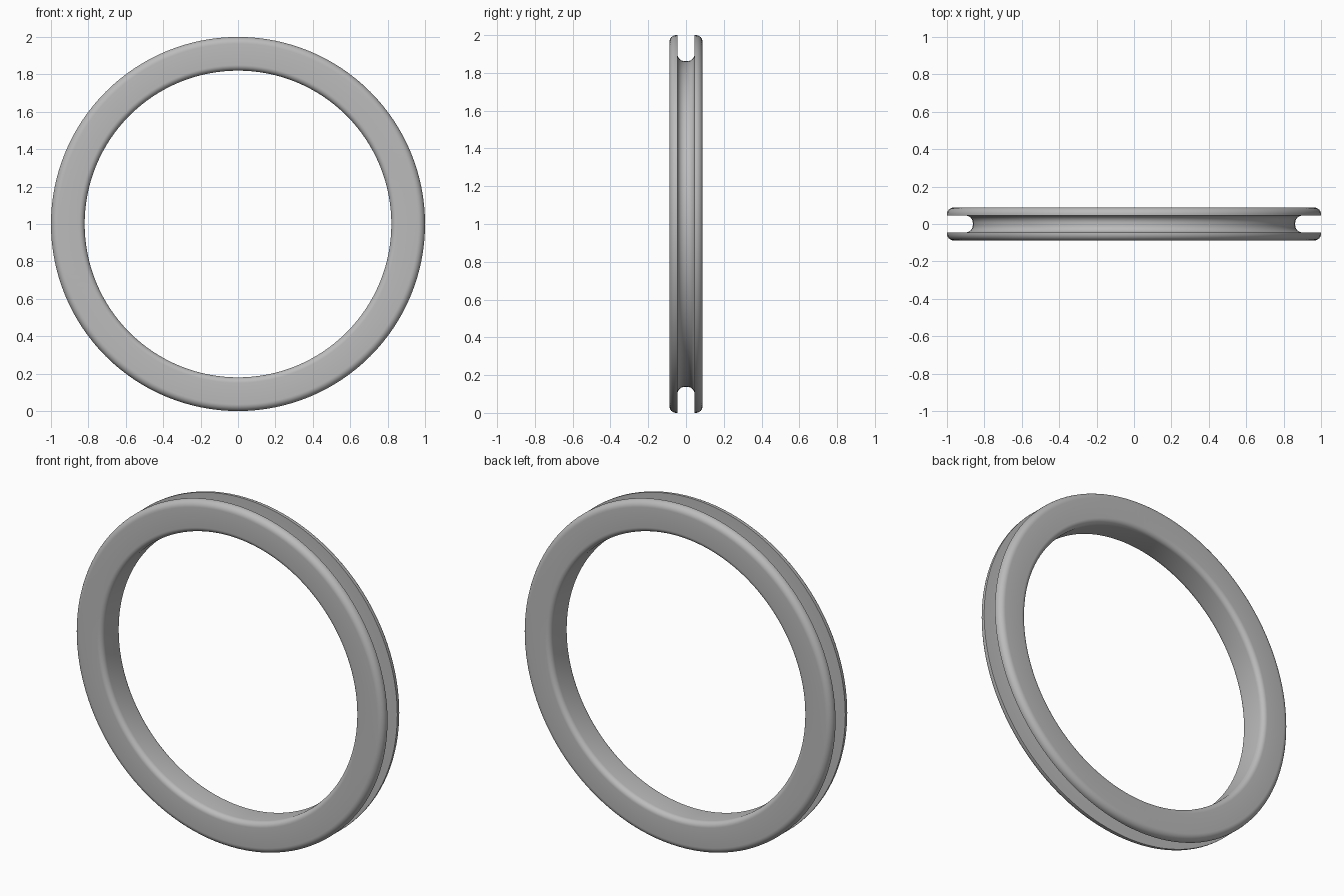
import bpy, bmesh
from math import sin, cos, pi, radians
from mathutils import Matrix, Vector

cube = bpy.data.objects.get("Cube")
if cube:
    bpy.data.objects.remove(cube)

OUTER, BORE, HALF_WIDTH = 1.0, 0.82, 0.088
GROOVE_FLOOR, GROOVE_HALF = 0.862, 0.045
SEGMENTS = 128

grey = bpy.data.materials.new("plain grey")
grey.use_nodes = True
colour = (0.5, 0.5, 0.5, 1)
grey.diffuse_color = colour
grey.node_tree.nodes["Principled BSDF"].inputs["Base Color"].default_value = colour


def arc(r, y, radius, start, end, steps=8):
    """Rounded corner of the section, as (radius, y) points."""
    angles = [radians(start + (end - start) * i / steps) for i in range(steps + 1)]
    return [(r + radius * cos(a), y + radius * sin(a)) for a in angles]


# Half section: groove floor, sharp groove lip, rounded rim, rounded bore
fillet, rim, bore = 0.038, 0.036, 0.03
half = arc(GROOVE_FLOOR + fillet, GROOVE_HALF - fillet, fillet, 180, 90)
half.append((OUTER, GROOVE_HALF))
half += arc(OUTER - rim, HALF_WIDTH - rim, rim, 0, 90)
half += arc(BORE + bore, HALF_WIDTH - bore, bore, 90, 180)
section = half + [(r, -y) for r, y in reversed(half)]

# Sweep the closed section around the y axis
bm = bmesh.new()
rings = []
for i in range(SEGMENTS):
    turn = Matrix.Rotation(2 * pi * i / SEGMENTS, 3, 'Y')
    rings.append([bm.verts.new(turn @ Vector((r, y, 0))) for r, y in section])
for i, ring in enumerate(rings):
    after = rings[(i + 1) % SEGMENTS]
    for j in range(len(section)):
        k = (j + 1) % len(section)
        bm.faces.new((ring[j], ring[k], after[k], after[j]))
bmesh.ops.recalc_face_normals(bm, faces=bm.faces)
mesh = bpy.data.meshes.new("grooved_ring")
bm.to_mesh(mesh)
bm.free()
mesh.materials.append(grey)

ring_object = bpy.data.objects.new("grooved_ring", mesh)
ring_object.location.z = OUTER
bpy.context.collection.objects.link(ring_object)

# Smooth curves, crisp groove lips
bpy.ops.object.select_all(action='DESELECT')
ring_object.select_set(True)
bpy.context.view_layer.objects.active = ring_object
bpy.ops.object.shade_smooth_by_angle(angle=radians(30))
